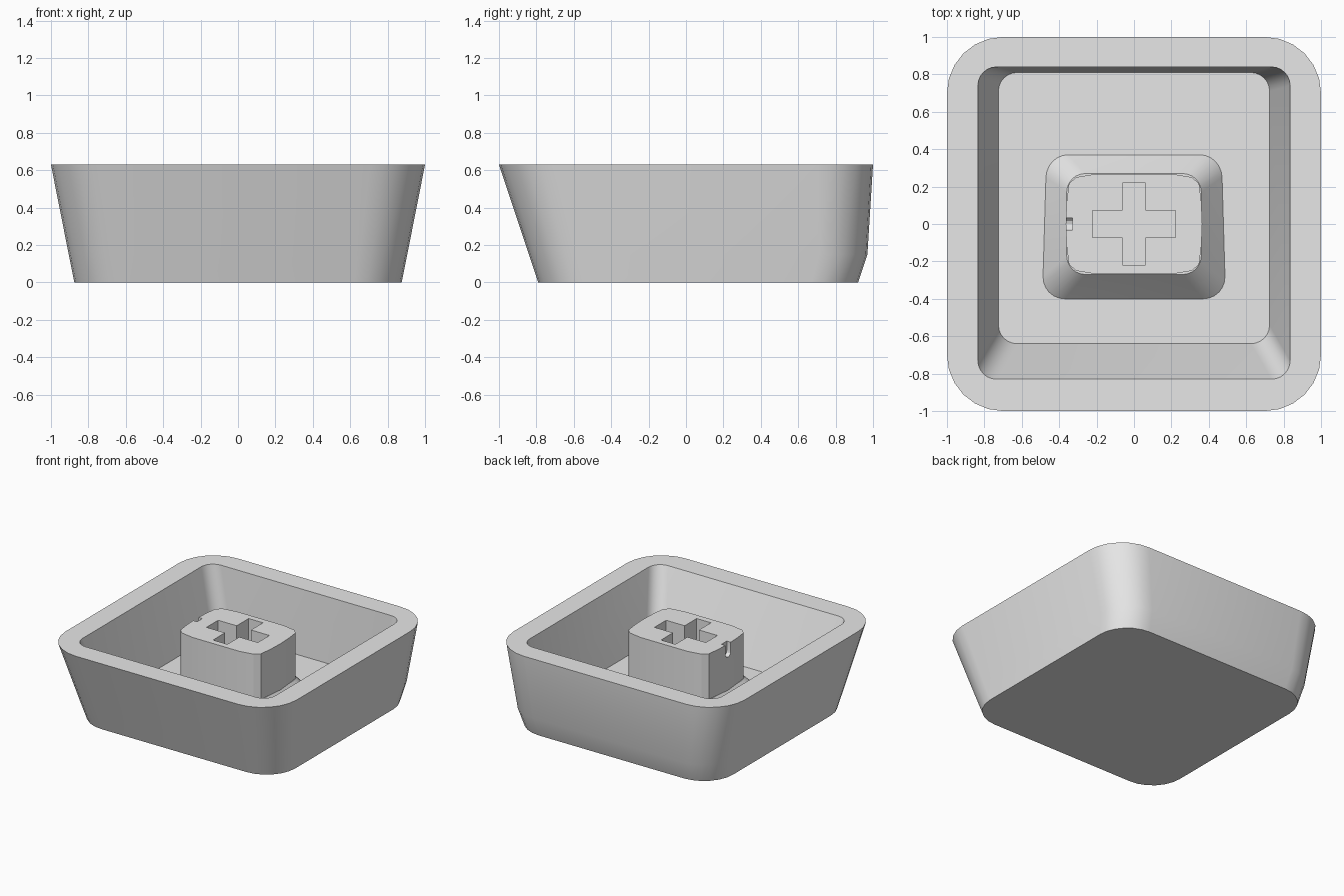
import bpy, bmesh, math

if "Cube" in bpy.data.objects:
    bpy.data.objects.remove(bpy.data.objects["Cube"])

grey = bpy.data.materials.new("plain grey")
grey.diffuse_color = (0.8, 0.8, 0.8, 1)
grey.use_nodes = True
grey.node_tree.nodes["Principled BSDF"].inputs["Base Color"].default_value = grey.diffuse_color
SEG = 6


def ring(x, y0, y1, r, z, taper=0.0):
    """Rounded rectangle of half width x from y0 to y1; taper narrows the back."""
    pts = []
    for cx, cy, a in ((x - r, y1 - r, 0), (r - x, y1 - r, 90),
                      (r - x, y0 + r, 180), (x - r, y0 + r, 270)):
        for i in range(SEG + 1):
            t = math.radians(a + 90 * i / SEG)
            px, py = cx + r * math.cos(t), cy + r * math.sin(t)
            pts.append((px * (1 - taper * (py - y0)), py, z))
    return pts


def loft(name, rings):
    """Skin a list of equal rings and cap both ends."""
    bm = bmesh.new()
    loops = [[bm.verts.new(p) for p in r] for r in rings]
    n = len(loops[0])
    for a, b in zip(loops, loops[1:]):
        for i in range(n):
            j = (i + 1) % n
            bm.faces.new((a[i], a[j], b[j], b[i]))
    bm.faces.new(loops[0][::-1])
    bm.faces.new(loops[-1])
    bmesh.ops.recalc_face_normals(bm, faces=bm.faces)
    mesh = bpy.data.meshes.new(name)
    bm.to_mesh(mesh)
    bm.free()
    mesh.materials.append(grey)
    ob = bpy.data.objects.new(name, mesh)
    bpy.context.collection.objects.link(ob)
    return ob


def select(ob):
    bpy.ops.object.select_all(action='DESELECT')
    ob.select_set(True)
    bpy.context.view_layer.objects.active = ob


def cut(ob, cutter):
    select(ob)
    mod = ob.modifiers.new("cut", 'BOOLEAN')
    mod.operation, mod.solver, mod.object = 'DIFFERENCE', 'EXACT', cutter
    bpy.ops.object.modifier_apply(modifier=mod.name)
    bpy.data.objects.remove(cutter)


# Hollow shell: outer wall, rim, inner wall, floor, then the sloped stem foot
shell = loft("shell", [
    ring(0.875, -0.79, 0.92, 0.25, 0.0),
    ring(0.905, -0.84, 0.97, 0.26, 0.15),
    ring(1.0, -1.0, 1.0, 0.30, 0.63),
    ring(0.835, -0.83, 0.84, 0.10, 0.63),
    ring(0.725, -0.64, 0.81, 0.10, 0.125),
    ring(0.49, -0.40, 0.37, 0.12, 0.125, 0.06),
    ring(0.36, -0.27, 0.27, 0.10, 0.275),
])

# Stem: block with slightly bulging sides and clipped corners
quarter = [(0.365, 0.0), (0.36, 0.12), (0.348, 0.215), (0.31, 0.25), (0.2, 0.268)]
half = quarter + [(-x, y) for x, y in quarter[::-1]]
outline = half + [(x, -y) for x, y in half[-2:0:-1]]
stem = loft("stem", [[(x, y, z) for x, y in outline] for z in (0.2, 0.63)])

# Cross-shaped socket
arm = [(0.222, 0.072), (0.062, 0.072), (0.062, 0.22)]
arm += [(-x, y) for x, y in arm[::-1]]
cross = arm + [(-x, -y) for x, y in arm]
cut(stem, loft("socket_cutter", [[(x, y, z) for x, y in cross] for z in (0.22, 0.7)]))

# Small round-bottomed notch on the left side
profile = [(0.033, 0.7), (-0.033, 0.7)]
for i in range(7):
    t = math.pi * (1 + i / 6)
    profile.append((0.033 * math.cos(t), 0.56 + 0.033 * math.sin(t)))
cut(stem, loft("notch_cutter", [[(x, y, z) for y, z in profile] for x in (-0.45, -0.33)]))

for ob in (shell, stem):
    select(ob)
    bpy.ops.object.shade_smooth_by_angle(angle=math.radians(25))
